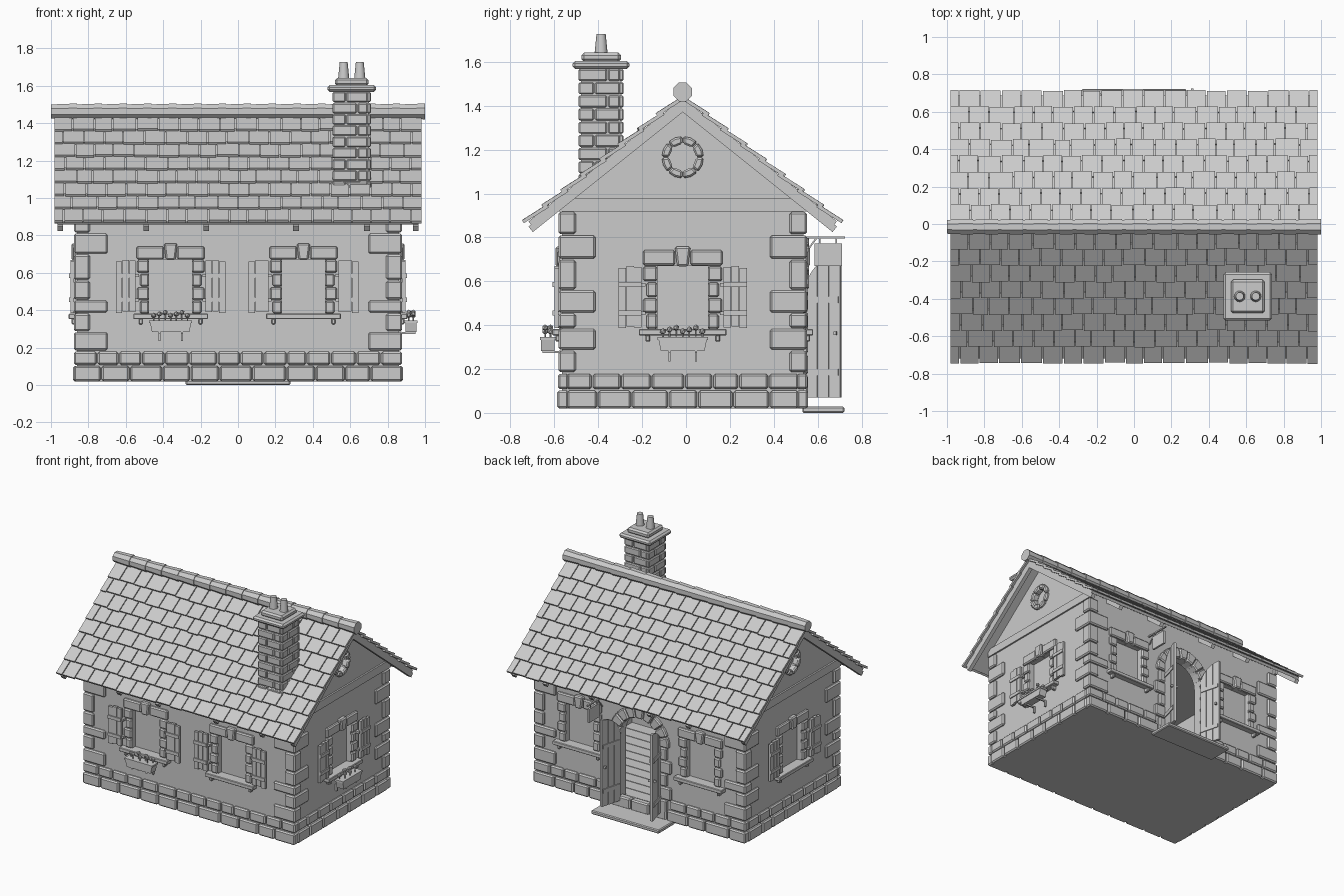
import bpy, bmesh, math, random
from mathutils import Matrix, Vector

if "Cube" in bpy.data.objects:
    bpy.data.objects.remove(bpy.data.objects["Cube"])
random.seed(4)
T, R = Matrix.Translation, Matrix.Rotation
grey = bpy.data.materials.new("stone_grey")
grey.diffuse_color = (0.6, 0.6, 0.6, 1)
grey.use_nodes = True
grey.node_tree.nodes["Principled BSDF"].inputs["Base Color"].default_value = grey.diffuse_color
YC = -0.015                       # centre line of the house and ridge
HX, HY = 0.86, 0.55               # half sizes of the wall block


def box(bm, x, y, z, M=Matrix()):
    """Box given by x, y, z ranges in the frame M."""
    c = [(a + b) / 2 for a, b in (x, y, z)]
    s = [abs(b - a) for a, b in (x, y, z)]
    bmesh.ops.create_cube(bm, size=1, matrix=M @ T(c) @ Matrix.Diagonal((*s, 1)))


def prism(bm, pts, y0, y1, M=Matrix()):
    """Outline in local x, z pushed from y0 to y1."""
    a = [bm.verts.new(M @ Vector((u, y0, z))) for u, z in pts]
    b = [bm.verts.new(M @ Vector((u, y1, z))) for u, z in pts]
    n = len(pts)
    fs = [bm.faces.new(a), bm.faces.new(b[::-1])]
    fs += [bm.faces.new((a[i], b[i], b[(i + 1) % n], a[(i + 1) % n])) for i in range(n)]
    bmesh.ops.recalc_face_normals(bm, faces=fs)


def ring(bm, u, z, r0, r1, a0, a1, n, y0, y1, M):
    """Wedge stones around an arch or circle."""
    st = (a1 - a0) / n
    for i in range(n):
        p, q = a0 + st * (i + .03), a0 + st * (i + .97)
        prism(bm, [(u + r * math.cos(a), z + r * math.sin(a)) for r, a in
                   ((r0, p), (r1, p), (r1, (p + q) / 2), (r1, q), (r0, q))], y0, y1, M)


def cone(bm, r0, r1, h, M, n):
    bmesh.ops.create_cone(bm, cap_ends=True, segments=n, radius1=r0, radius2=r1, depth=h, matrix=M)


def finish(bm, name, bevel=0, smooth=False):
    me = bpy.data.meshes.new(name)
    bm.to_mesh(me)
    bm.free()
    ob = bpy.data.objects.new(name, me)
    bpy.context.collection.objects.link(ob)
    me.materials.append(grey)
    if bevel:
        m = ob.modifiers.new("bevel", "BEVEL")
        m.width, m.segments, m.limit_method = bevel, 1, "ANGLE"
    if smooth:
        bpy.context.view_layer.objects.active = ob
        ob.select_set(True)
        bpy.ops.object.shade_smooth_by_angle()
        ob.select_set(False)
    return ob


def splits(a, b, w):
    """Slightly uneven division of a length into pieces."""
    n = max(1, round((b - a) / w))
    e = [a + (b - a) * (i + (random.uniform(-.14, .14) if 0 < i < n else 0)) / n for i in range(n + 1)]
    return list(zip(e, e[1:]))


# Wall frames: local x along the wall, local -y outward
FRONT = T((0, YC - HY, 0))
BACK = T((0, YC + HY, 0)) @ R(math.pi, 4, 'Z')
RIGHT = T((HX, YC, 0)) @ R(math.pi / 2, 4, 'Z')
LEFT = T((-HX, YC, 0)) @ R(-math.pi / 2, 4, 'Z')
# frame, offset, has shutters, has flower box
windows = [(FRONT, -.36, 1, 1), (FRONT, .35, 1, 0), (RIGHT, 0, 1, 1), (LEFT, 0, 1, 0),
           (BACK, -.5, 0, 0), (BACK, .5, 0, 0)]
DR, DZ = .165, .56                # door arch radius and spring height

# Walls with gables, hollowed and cut for openings
bm = bmesh.new()
prism(bm, [(-HY, .02), (HY, .02), (HY, .962), (0, 1.40), (-HY, .962)], 0, 2 * HX, RIGHT)
walls = finish(bm, "walls")
cut = bmesh.new()
box(cut, (-HX + .06, HX - .06), (YC - HY + .06, YC + HY - .06), (.07, .93))
hollow = finish(cut, "room_cutter")
cut = bmesh.new()
for M, u, _, _ in windows:
    box(cut, (u - .115, u + .115), (-.05, .035), (.38, .67), M)
for M in (LEFT, RIGHT):
    cone(cut, .066, .066, .06, M @ T((0, 0, 1.165)) @ R(math.pi / 2, 4, 'X'), 16)
arch = [(DR * math.cos(math.pi * i / 12), DZ + DR * math.sin(math.pi * i / 12)) for i in range(13)]
prism(cut, arch + [(-DR, .068), (DR, .068)], -.05, .1, BACK)
openings = finish(cut, "opening_cutter")
for c in (hollow, openings):
    c.hide_render = True
    c.hide_viewport = True
    m = walls.modifiers.new("cut", "BOOLEAN")
    m.operation, m.solver, m.object = "DIFFERENCE", "EXACT", c

# Floor boards
bm = bmesh.new()
for i in range(10):
    box(bm, (-.8, .8), (YC - .49 + i * .098, YC - .398 + i * .098), (.06, .078))
finish(bm, "floor_boards")

# Gable beams
bm = bmesh.new()
for M in (LEFT, RIGHT):
    box(bm, (-.57, .57), (-.012, .01), (.918, .978), M)
finish(bm, "gable_beams")

# Foundation courses
bm = bmesh.new()
for M, h in ((FRONT, HX + .02), (BACK, HX + .02), (LEFT, HY - .02), (RIGHT, HY - .02)):
    for z0, z1, w, d in ((.02, .102, .16, .022), (.108, .178, .125, .018)):
        for a, b in splits(-h, h, w):
            if M is BACK and z0 > .1 and abs(a + b) / 2 < .2:
                continue
            box(bm, (a + .003, b - .003), (-d, .03), (z0, z1), M)
finish(bm, "foundation_stones", .009)

# Corner stones, alternating long and short
bm = bmesh.new()
zs = [.183, .285, .385, .455, .56, .70, .812, .918]
for sx in (-1, 1):
    for sy in (-1, 1):
        for i in range(7):
            dx = .18 if i in (0, 2, 5) else .085
            dy = .17 if i in (1, 3, 5) else .08
            ox, oy = sx * (HX + .017), YC + sy * (HY + .017)
            box(bm, (ox, ox - sx * dx), (oy, oy - sy * dy), (zs[i] + .003, zs[i + 1] - .003))
finish(bm, "corner_stones", .009)

# Window surrounds, shutters and flower boxes
stone, sill, shut, pot, flower = [bmesh.new() for _ in range(5)]
for M, u, shutters, flowers in windows:
    W = M @ T((u, 0, 0))
    for s in (-1, 1):
        box(stone, (s * .035, s * .182), (-.02, .03), (.672, .742), W)
        for i in range(4):
            o = .18 if i % 2 else .165
            z = .38 + i * .0725
            box(stone, (s * .115, s * o), (-.018, .03), (z + .003, z + .07), W)
        box(sill, (s * .16 - .01, s * .16 + .01), (-.03, .01), (.325, .355), W)
        if shutters:
            for k in range(3):
                a = .187 + k * .036
                dz = (0, .004, -.004)[k]
                box(shut, (s * a, s * (a + .034)), (-.035, -.016), (.39 + dz, .665 + dz), W)
            for z in (.455, .585):
                box(shut, (s * .187, s * .293), (-.043, -.03), (z - .012, z + .012), W)
                box(shut, (s * .17, s * .195), (-.03, .01), (z - .008, z + .008), W)
        if flowers:
            box(pot, (s * .06 - .005, s * .06 + .005), (-.09, 0), (.272, .283), W)
            box(pot, (s * .06 - .005, s * .06 + .005), (-.015, 0), (.235, .285), W)
    prism(stone, [(-.025, .668), (.025, .668), (.036, .758), (-.036, .758)], -.03, .03, W)
    box(sill, (-.2, .2), (-.045, .03), (.353, .382), W)
    if flowers:
        prism(pot, [(-.1, .283), (.1, .283), (.11, .335), (-.11, .335)], -.095, -.035, W)
        box(pot, (-.115, .115), (-.1, -.03), (.333, .346), W)
        for i in range(7):
            c = W @ T((-.09 + i * .03, -.065 + .012 * (-1) ** i, .372 + .008 * (i % 3)))
            bmesh.ops.create_icosphere(flower, subdivisions=1, radius=.015, matrix=c)
            cone(flower, .004, .004, .04, c @ T((0, 0, -.02)), 5)
# Round gable window stones
for M in (LEFT, RIGHT):
    ring(stone, 0, 1.165, .062, .096, 0, 2 * math.pi, 8, -.02, .03, M)
# Door arch and jamb stones
ring(stone, 0, DZ, DR, .245, 0, math.pi, 9, -.025, .05, BACK)
for s in (-1, 1):
    for i in range(5):
        z = .075 + i * .097
        box(stone, (s * DR, s * (.26 if i % 2 else .225)), (-.022, .05), (z + .003, z + .094), BACK)
finish(stone, "opening_stones", .008)
finish(sill, "window_sills", .004)
finish(shut, "shutters")
finish(pot, "flower_boxes")
finish(flower, "flowers")

# Open door leaves made of arched planks
bm = bmesh.new()
for s in (-1, 1):
    L = BACK @ T((s * DR, -.012, 0)) @ R(s * math.radians(75), 4, 'Z')
    for k in range(3):
        a, b = .002 + k * .055, .054 + k * .055
        ds = [a + (b - a) * t / 4 for t in range(5)]
        top = [(s * d, DZ - .01 + math.sqrt(DR ** 2 - (DR - d) ** 2)) for d in ds]
        # leaf direction points outward from the hinge
        prism(bm, [(s * a, .07)] + top + [(s * b, .07)], -.01, .01,
              BACK @ T((s * DR, -.012, 0)) @ R(-s * math.radians(75), 4, 'Z'))
    L = BACK @ T((s * DR, -.012, 0)) @ R(-s * math.radians(75), 4, 'Z')
    for z in (.17, .5):
        box(bm, (s * .01, s * .155), (-.016, .016), (z, z + .03), L)
    box(bm, (s * .138, s * .15), (-.028, .028), (.355, .372), L)
finish(bm, "door_leaves")

# Doorstep
bm = bmesh.new()
box(bm, (-.28, .28), (.53, .722), (0, .028))
finish(bm, "doorstep", .006)

# Hanging sign beside the door
bm = bmesh.new()
box(bm, (.305, .317), (.53, .725), (.795, .805))
box(bm, (.303, .319), (.585, .71), (.67, .772))
for y in (.61, .685):
    box(bm, (.308, .314), (y - .003, y + .003), (.77, .8))
prism(bm, [(.54, .73), (.55, .73), (.60, .797), (.59, .797)], -.314, -.308, R(math.pi / 2, 4, 'Z'))
finish(bm, "hanging_sign")

# Roof: boarding, rafters and tile courses on both slopes
slab, raft, tile = bmesh.new(), bmesh.new(), bmesh.new()
A = math.atan(.8)
for s in (-1, 1):
    # local x along the ridge, local -y down the slope, z outward
    S = T((0, YC, 1.435)) @ R(0 if s < 0 else math.pi, 4, 'Z') @ R(A, 4, 'X')
    box(slab, (-.965, .965), (-.9, 0), (-.02, 0), S)
    for x in (-.95, -.49, -.17, .31, .69, .95):
        box(raft, (-s * x - .015, -s * x + .015), (-.915, 0), (-.05, -.018), S)
    for i in range(8):
        cols = splits(-.985, .985, .112)
        if i % 2:
            e = [-.985] + [(a + b) / 2 for a, b in cols] + [.985]
            cols = list(zip(e, e[1:]))
        for a, b in cols:
            lo = -(.025 + (i + 1) * .1115) + random.uniform(-.004, .004)
            K = S @ T((0, lo, .014)) @ R(-.11, 4, 'X')
            box(tile, (a + .003, b - .003), (0, .135), (-.007, .009), K)
finish(slab, "roof_boarding")
finish(raft, "rafters")
finish(tile, "roof_tiles")

# Overlapping ridge caps
bm = bmesh.new()
for i in range(15):
    x = -.93 + i * .1329
    cone(bm, .046, .04, .139, T((x, YC, 1.463)) @ R(-math.pi / 2, 4, 'Y') @ R(math.pi / 8, 4, 'Z'), 8)
finish(bm, "ridge_caps")

# Chimney: core, brick courses, cap and pots
CX, CY = .608, -.387
C = T((CX, CY, 0))
bm = bmesh.new()
box(bm, (-.092, .092), (-.092, .092), (1.0, 1.57), C)
finish(bm, "chimney_core")
bm = bmesh.new()
for i in range(9):
    z = 1.03 + i * .06
    for k in range(4):
        F = C @ R(k * math.pi / 2, 4, 'Z')
        m = .03 if (i + k) % 2 else -.03
        for a, b in ((-.102, m - .003), (m + .003, .085)):
            box(bm, (a, b), (-.103, -.08), (z + .003, z + .057), F)
finish(bm, "chimney_bricks", .006)
bm = bmesh.new()
box(bm, (-.13, .13), (-.13, .13), (1.568, 1.604), C)
box(bm, (-.09, .09), (-.09, .09), (1.6, 1.642), C)
finish(bm, "chimney_cap", .012)
bm = bmesh.new()
for x in (-.043, .043):
    cone(bm, .03, .021, .09, C @ T((x, 0, 1.682)), 16)
finish(bm, "chimney_pots", 0, True)
